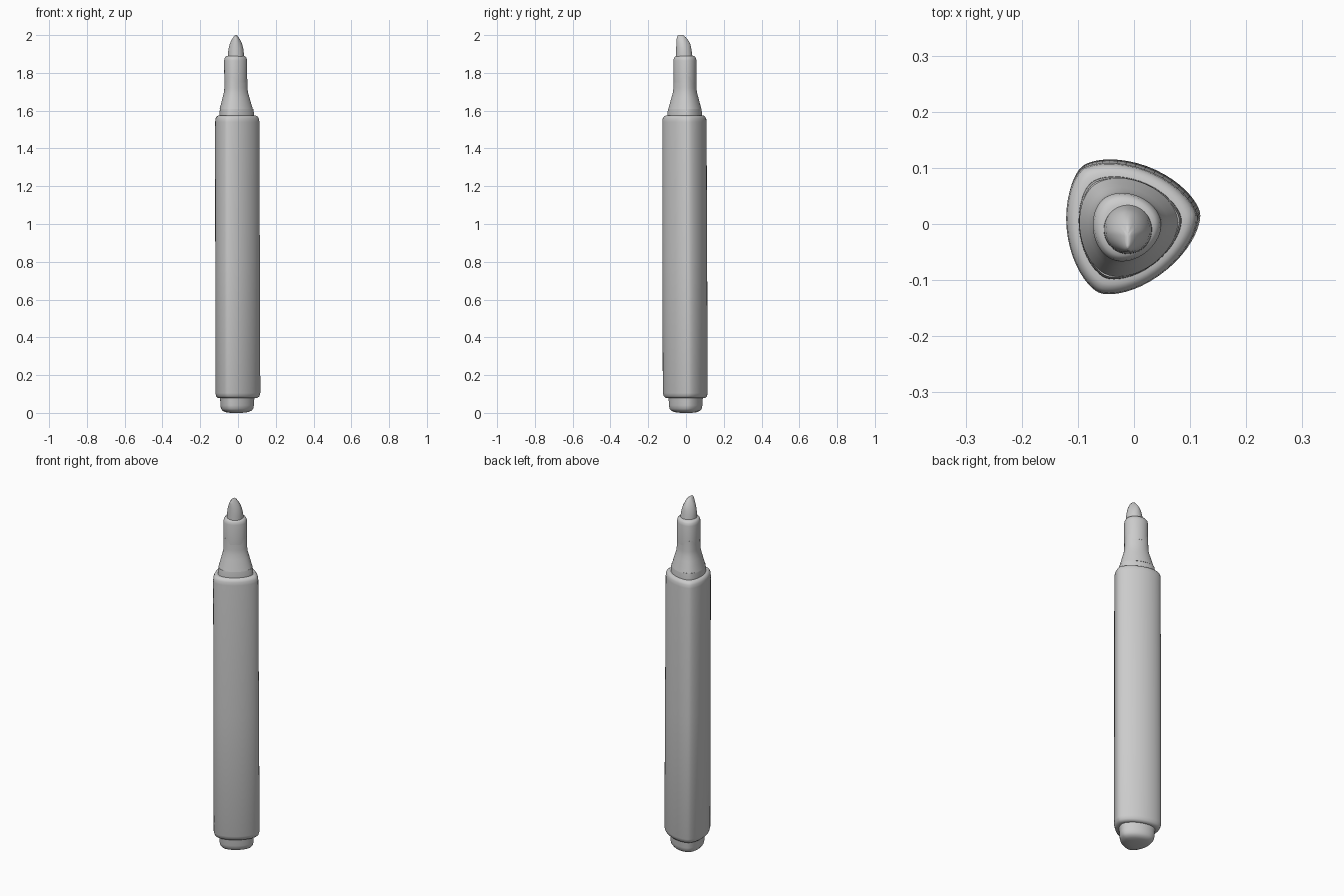
import bpy, bmesh, math

cube = bpy.data.objects.get("Cube")
if cube:
    bpy.data.objects.remove(cube, do_unlink=True)

grey = bpy.data.materials.new("plain grey")
grey.use_nodes = True
COLOUR = (0.6, 0.6, 0.6, 1)
grey.diffuse_color = COLOUR
grey.node_tree.nodes["Principled BSDF"].inputs["Base Color"].default_value = COLOUR

SIDES = 72
TURN = math.radians(8)


def rounded_triangle(radius, bulge):
    """Constant-width outline; bulge sets how triangular it is."""
    points = []
    for i in range(SIDES):
        a = math.tau * i / SIDES
        h = radius + bulge * math.cos(3 * (a - TURN))
        d = -3 * bulge * math.sin(3 * (a - TURN))
        points.append((h * math.cos(a) - d * math.sin(a),
                       h * math.sin(a) + d * math.cos(a)))
    return points


def loft(name, rings):
    """Skin a stack of closed rings and cap both ends."""
    bm = bmesh.new()
    rows = [[bm.verts.new(p) for p in ring] for ring in rings]
    for low, high in zip(rows, rows[1:]):
        for i in range(SIDES):
            j = (i + 1) % SIDES
            bm.faces.new((low[i], low[j], high[j], high[i]))
    bm.faces.new(rows[0][::-1])
    bm.faces.new(rows[-1])
    mesh = bpy.data.meshes.new(name)
    bm.to_mesh(mesh)
    bm.free()
    mesh.materials.append(grey)
    obj = bpy.data.objects.new(name, mesh)
    bpy.context.collection.objects.link(obj)
    bpy.ops.object.select_all(action='DESELECT')
    obj.select_set(True)
    bpy.context.view_layer.objects.active = obj
    bpy.ops.object.shade_smooth_by_angle(angle=math.radians(40))


def turned_part(name, profile, triangular):
    """Profile of (z, radius); the axis leans slightly with height."""
    rings = []
    for z, radius in profile:
        cx = -0.011 - 0.002 * z
        cy = 0.001 - 0.003 * z
        rings.append([(cx + x, cy + y, z) for x, y in
                      rounded_triangle(radius, radius * triangular)])
    loft(name, rings)


# Triangular barrel with softened rims
turned_part("barrel", [(0.078, 0.098), (0.08, 0.106), (0.088, 0.114), (0.105, 0.119),
                       (0.8, 0.118), (1.54, 0.117), (1.558, 0.115), (1.569, 0.109),
                       (1.574, 0.1), (1.575, 0.09)], 0.095)

# Stepped plug closing the bottom
turned_part("end_plug", [(0, 0.03), (0.004, 0.06), (0.011, 0.076), (0.022, 0.085),
                         (0.04, 0.089), (0.062, 0.089), (0.085, 0.093)], 0.08)

# Tapered shoulder blending to a round collar
turned_part("shoulder", [(1.565, 0.092), (1.59, 0.091), (1.61, 0.088)], 0.085)
turned_part("shoulder_taper", [(1.608, 0.088), (1.64, 0.079), (1.67, 0.071),
                               (1.695, 0.064), (1.72, 0.061), (1.78, 0.06)], 0.06)
turned_part("collar", [(1.75, 0.06), (1.865, 0.061), (1.879, 0.058),
                       (1.888, 0.051), (1.891, 0.04)], 0.04)

# Chisel nib: narrows sideways to a ridge, slopes down to the back
nib = []
for z, half_x, half_y, cy in [(1.87, .044, .045, -.009), (1.905, .042, .043, -.01),
                              (1.93, .039, .041, -.011), (1.955, .032, .039, -.012),
                              (1.975, .023, .036, -.014), (1.99, .013, .03, -.018),
                              (1.998, .006, .022, -.022), (2.0, .002, .015, -.026)]:
    ring = []
    for i in range(SIDES):
        a = math.tau * i / SIDES
        y = cy + half_y * math.sin(a)
        drop = 0.7 * max(0, y + 0.015) * (z - 1.87) / 0.13
        ring.append((-0.011 + half_x * math.cos(a), y, z - drop))
    nib.append(ring)
loft("chisel_nib", nib)
